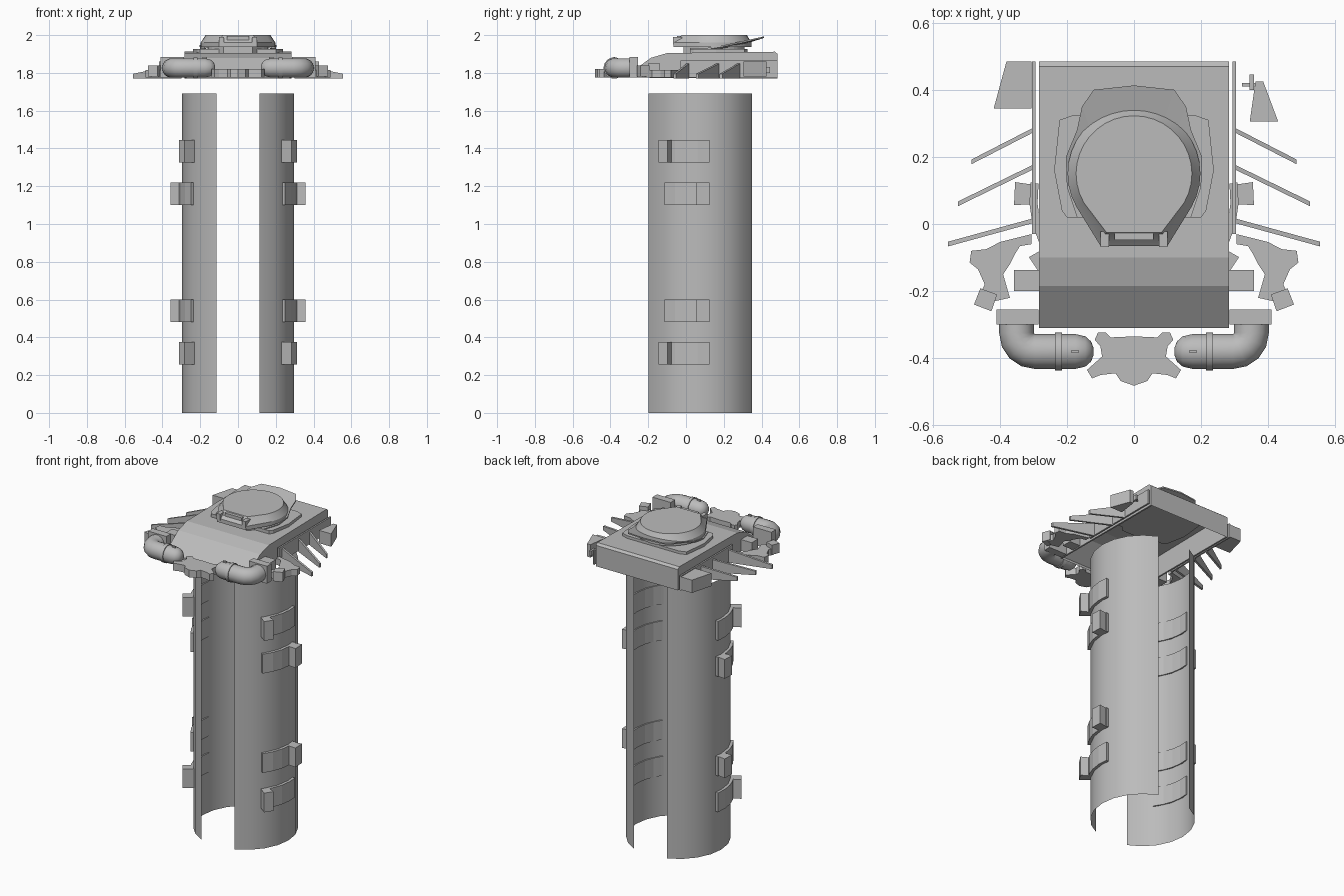
import bpy, bmesh
from math import sin, cos, radians, pi

if "Cube" in bpy.data.objects:
    bpy.data.objects.remove(bpy.data.objects["Cube"], do_unlink=True)

grey = bpy.data.materials.new("plain_grey")
grey.use_nodes = True
COLOUR = (0.5, 0.5, 0.5, 1)
grey.diffuse_color = COLOUR
grey.node_tree.nodes["Principled BSDF"].inputs["Base Color"].default_value = COLOUR


def loft(name, rings, mirror=False, closed=True, cap=True, smooth=False):
    """Skin a row of equal-length point rings."""
    bm = bmesh.new()
    rows = [[bm.verts.new(p) for p in ring] for ring in rings]
    n = len(rows[0])
    for a, b in zip(rows, rows[1:]):
        for i in range(n if closed else n - 1):
            j = (i + 1) % n
            bm.faces.new((a[i], a[j], b[j], b[i]))
    if closed and cap:
        bm.faces.new(rows[0][::-1])
        bm.faces.new(rows[-1])
    bmesh.ops.recalc_face_normals(bm, faces=bm.faces)
    mesh = bpy.data.meshes.new(name)
    bm.to_mesh(mesh)
    bm.free()
    mesh.materials.append(grey)
    ob = bpy.data.objects.new(name, mesh)
    bpy.context.collection.objects.link(ob)
    if mirror:
        ob.modifiers.new("mirror", 'MIRROR').use_clip = False
    if smooth:
        bpy.ops.object.select_all(action='DESELECT')
        ob.select_set(True)
        bpy.context.view_layer.objects.active = ob
        bpy.ops.object.shade_smooth_by_angle(angle=radians(32))
    return ob


def prism(name, outline, z0, z1, mirror=False):
    return loft(name, [[(x, y, z) for x, y in outline] for z in (z0, z1)], mirror)


def box(name, x0, x1, y0, y1, z0, z1, mirror=False):
    return prism(name, [(x0, y0), (x1, y0), (x1, y1), (x0, y1)], z0, z1, mirror)


def both_sides(half):
    return half + [(-x, y) for x, y in reversed(half) if x > 0]


# Two tall curved shells
CY = 0.075
R = 0.296


def arc(r, a0, a1, steps):
    angles = [radians(a0 + (a1 - a0) * i / steps) for i in range(steps + 1)]
    return [(r * cos(a), CY + r * sin(a)) for a in angles]


profile = arc(R, -67.5, 67.5, 8)
loft("curved_shell", [[(x, y, z) for x, y in profile] for z in (0, 1.69)],
     mirror=True, closed=False, smooth=True)


# Brackets wrapped round the shells, each with an end block
def arc_block(name, a0, a1, r1, z, steps):
    outline = arc(0.288, a0, a1, steps) + arc(r1, a0, a1, steps)[::-1]
    prism(name, outline, z - 0.06, z + 0.06, True)


for z in (0.315, 1.385):
    arc_block("front_bracket_band", -37, 9, 0.312, z, 4)
    arc_block("front_bracket_block", -38, -29, 0.358, z, 1)
for z in (0.54, 1.16):
    arc_block("rear_bracket_band", -37, 9, 0.312, z, 4)
    arc_block("rear_bracket_block", -3, 8, 0.358, z, 1)

# Hollow hull: bent roof, back wall and side walls
roof = [(-0.31, 1.775), (-0.31, 1.79), (-0.185, 1.88), (-0.1, 1.905),
        (0.47, 1.912), (0.485, 1.9), (0.485, 1.77)]
loft("hull_roof", [[(x, y, z) for y, z in roof] for x in (-0.283, 0.283)], closed=False)
loft("hull_side", [[(x, y, z) for y, z in roof] for x in (0.273, 0.283)], True)
box("side_plate", 0.294, 0.304, -0.03, 0.485, 1.775, 1.865, True)

# Slanted side fins, tapering to the tip
for (ax, ay), (bx, by) in (((0.3, 0.28), (0.485, 0.185)),
                           ((0.3, 0.17), (0.525, 0.06)),
                           ((0.3, 0.01), (0.555, -0.06))):
    def section(x, y, top):
        return [(x, y - 0.007, 1.77), (x, y + 0.007, 1.77),
                (x, y + 0.007, top), (x, y - 0.007, top)]
    loft("side_fin", [section(ax, ay, 1.85), section(bx, by, 1.795)], True)

# Rear side boxes and a small handle
prism("rear_box_right", [(-0.38, 0.485), (-0.305, 0.485), (-0.305, 0.345), (-0.418, 0.345)],
      1.78, 1.86)
prism("rear_box_left", [(0.362, 0.425), (0.385, 0.425), (0.43, 0.305), (0.345, 0.305)],
      1.78, 1.86)
box("handle_bar", 0.322, 0.365, 0.41, 0.42, 1.81, 1.82)
box("handle_post", 0.345, 0.357, 0.4, 0.445, 1.8, 1.83)

# Curled side ornaments with end blocks
prism("side_ornament", [(0.305, -0.03), (0.345, -0.04), (0.4, -0.054), (0.44, -0.075),
                        (0.485, -0.08), (0.49, -0.115), (0.465, -0.135), (0.445, -0.18),
                        (0.46, -0.21), (0.415, -0.23), (0.37, -0.22), (0.39, -0.15),
                        (0.37, -0.12), (0.355, -0.09), (0.34, -0.066), (0.305, -0.06)],
      1.775, 1.815, True)
prism("ornament_block", [(0.408, -0.21), (0.458, -0.192), (0.477, -0.24), (0.425, -0.26)],
      1.78, 1.84, True)
box("side_block", 0.28, 0.358, -0.2, -0.137, 1.78, 1.85, True)

# Front emblem-free scalloped plate
prism("front_ornament", both_sides(
    [(0, -0.482), (0.04, -0.468), (0.055, -0.445), (0.1, -0.45), (0.125, -0.46),
     (0.14, -0.435), (0.095, -0.395), (0.1, -0.365), (0.117, -0.345), (0.107, -0.323),
     (0.085, -0.323), (0.07, -0.338), (0, -0.335)]), 1.775, 1.82)

# Bent pipes with mounting plate and collar
PZ = 1.826


def ring(x, y, heading, r, sides=14):
    sx, sy = -sin(heading), cos(heading)
    turns = [2 * pi * i / sides for i in range(sides)]
    return [(x + r * cos(t) * sx, y + r * cos(t) * sy, PZ + r * sin(t)) for t in turns]


pipe = [ring(0.35, -0.29, -pi / 2, 0.052)]
for i in range(5):
    a = -pi / 8 * i
    pipe.append(ring(0.295 + 0.055 * cos(a), -0.325 + 0.055 * sin(a), a - pi / 2, 0.052))
for x, r in ((0.175, 0.052), (0.145, 0.045), (0.128, 0.03), (0.121, 0.012)):
    pipe.append(ring(x, -0.38, -pi, r))
loft("bent_pipe", pipe, True, smooth=True)
loft("pipe_collar", [ring(x, -0.38, -pi, 0.057) for x in (0.235, 0.215)], True, smooth=True)
box("pipe_flange", 0.285, 0.41, -0.3, -0.255, 1.775, 1.884, True)
box("pipe_pin", 0.165, 0.187, -0.385, -0.375, 1.87, 1.885, True)

# Hatch: base plate, neck, flared collar, housing and hinge
prism("hatch_base", both_sides(
    [(0.2, 0.02), (0.215, 0.04), (0.238, 0.16), (0.222, 0.31), (0.18, 0.325)]), 1.9, 1.927)


def teardrop(r, foot_x, foot_y):
    pts = [(foot_x, foot_y)]
    for i in range(13):
        a = radians(-30 + 10 * i)
        pts.append((r * cos(a), 0.15 + r * sin(a) if i < 12 else 0.15 + r))
    pts[-1] = (0, 0.15 + r)
    return both_sides(pts)


lid = teardrop(0.178, 0.085, -0.03)
rim = teardrop(0.198, 0.1, -0.065)
prism("hatch_neck", [(x * 0.9, y * 0.9 + 0.015) for x, y in lid], 1.9, 1.94)
loft("hatch_lid", [[(x, y, z) for x, y in outline] for outline, z in
                   ((rim, 1.936), (rim, 1.96), (lid, 1.99), ([(x * 0.97, 0.15 + (y - 0.15) * 0.97)
                                                            for x, y in lid], 2.0))], smooth=True)


def rise(y):
    return 1.928 + max(0, y - 0.13) * 0.215


inner = [(0.16, 0.04), (0.175, 0.12), (0.175, 0.19), (0.155, 0.24), (0.13, 0.28),
         (0.09, 0.31), (0, 0.33)]
outer = [(0.17, 0.02), (0.2, 0.11), (0.203, 0.2), (0.17, 0.28), (0.155, 0.35),
         (0.12, 0.4), (0, 0.413)]
loft("hatch_flare", [[(x, y, rise(y) + dz) for x, y in both_sides(line)]
                     for line, dz in ((inner, -0.012), (outer, -0.004), (outer, 0.004), (inner, 0))],
     closed=False)
box("hinge_bar", -0.058, 0.058, -0.047, -0.02, 1.95, 1.995)
box("hinge_rod", -0.1, 0.1, -0.045, -0.035, 1.965, 1.978)
box("hinge_post", 0.075, 0.1, -0.068, -0.022, 1.95, 1.99, True)
